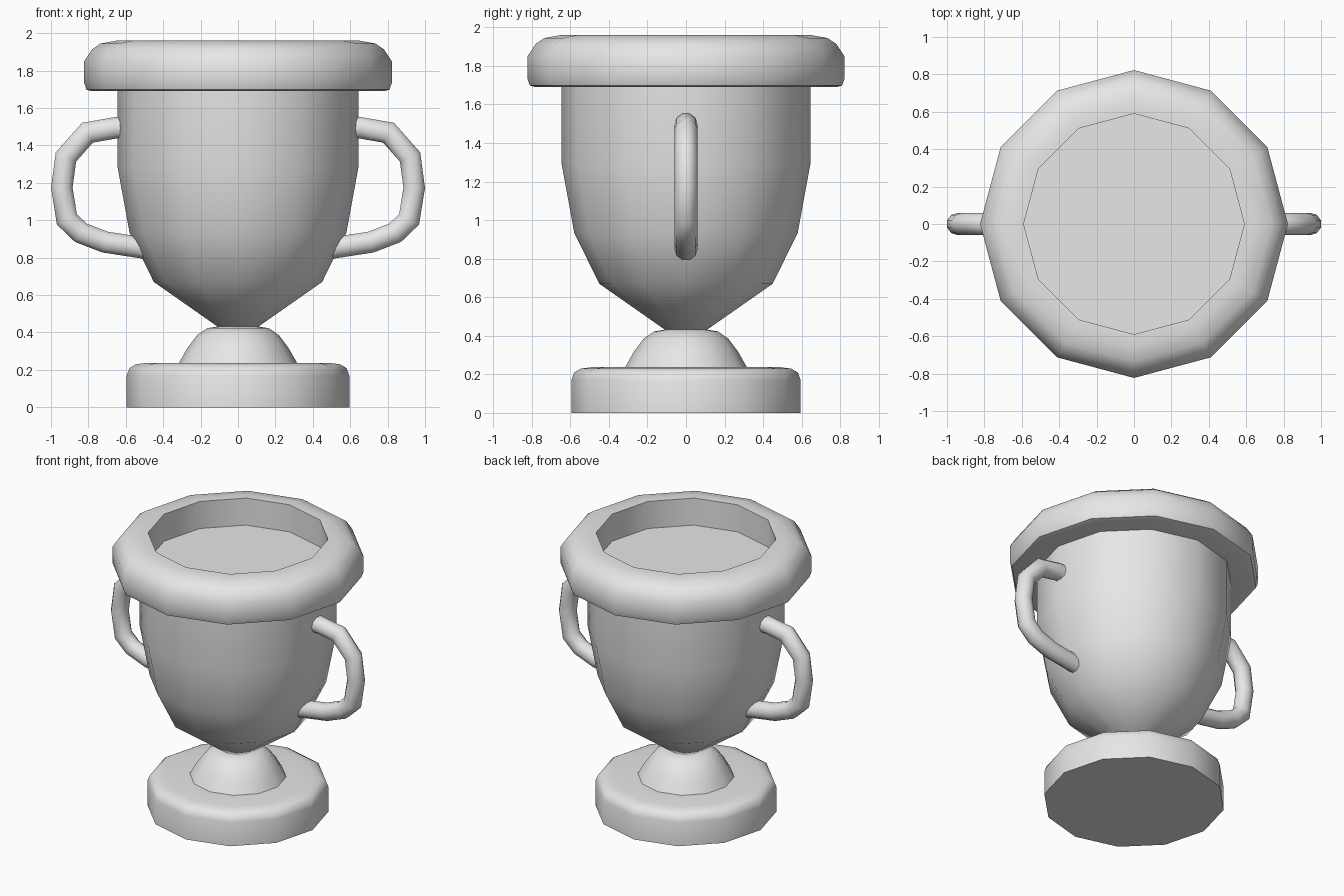
import bpy, bmesh, math
from mathutils import Vector

if "Cube" in bpy.data.objects:
    bpy.data.objects.remove(bpy.data.objects["Cube"], do_unlink=True)

SIDES = 12
GREY = (0.8, 0.8, 0.8, 1)
metal = bpy.data.materials.new("plain_grey")
metal.use_nodes = True
metal.diffuse_color = GREY
metal.node_tree.nodes["Principled BSDF"].inputs["Base Color"].default_value = GREY


def finish(name, bm):
    """Turn a bmesh into a smooth-shaded object with sharp corners kept."""
    bmesh.ops.recalc_face_normals(bm, faces=bm.faces)
    mesh = bpy.data.meshes.new(name)
    bm.to_mesh(mesh)
    bm.free()
    mesh.materials.append(metal)
    obj = bpy.data.objects.new(name, mesh)
    bpy.context.collection.objects.link(obj)
    bpy.ops.object.select_all(action="DESELECT")
    obj.select_set(True)
    bpy.context.view_layer.objects.active = obj
    bpy.ops.object.shade_smooth_by_angle(angle=math.radians(40))
    return obj


def skin(bm, rings, closed=False):
    """Bridge successive vertex rings; cap the ends unless closed."""
    pairs = list(zip(rings, rings[1:]))
    if closed:
        pairs.append((rings[-1], rings[0]))
    else:
        bm.faces.new(rings[0])
        bm.faces.new(rings[-1])
    for a, b in pairs:
        n = len(a)
        for i in range(n):
            j = (i + 1) % n
            bm.faces.new((a[i], a[j], b[j], b[i]))


def lathe(name, profile, closed=False):
    """Spin a (radius, height) profile around the vertical axis."""
    bm = bmesh.new()
    angles = [math.tau * k / SIDES for k in range(SIDES)]
    rings = [[bm.verts.new((r * math.cos(a), r * math.sin(a), z)) for a in angles]
             for r, z in profile]
    skin(bm, rings, closed)
    return finish(name, bm)


def tube(name, path, radius, side, segments=10):
    """Sweep a mitred round section along a path in the xz plane."""
    bm = bmesh.new()
    pts = [Vector((side * x, 0, z)) for x, z in path]
    rings = []
    for i, p in enumerate(pts):
        before = (p - pts[max(i - 1, 0)]).normalized()
        after = (pts[min(i + 1, len(pts) - 1)] - p).normalized()
        t = (before + after).normalized()
        across = Vector((t.z, 0, -t.x))
        stretch = 1 / max(t.dot(after), t.dot(before))
        ring = []
        for k in range(segments):
            a = math.tau * (k + 0.5) / segments
            ring.append(bm.verts.new(p + across * radius * stretch * math.cos(a)
                                     + Vector((0, radius * math.sin(a), 0))))
        rings.append(ring)
    skin(bm, rings)
    return finish(name, bm)


# Round foot with a softened upper edge
lathe("base", [(0.595, 0), (0.595, 0.17), (0.58, 0.21), (0.545, 0.23),
               (0.49, 0.237), (0.3, 0.237)])

# Bell-shaped stem
lathe("stem", [(0.32, 0.23), (0.27, 0.318), (0.22, 0.385), (0.165, 0.423), (0.11, 0.432)])

# Tapering bowl, closed on top just below the lip
lathe("cup", [(0.1, 0.425), (0.45, 0.67), (0.58, 0.935), (0.645, 1.29), (0.645, 1.765)])

# Thick rounded rim, hollow in the middle
lathe("rim", [(0.59, 1.69), (0.78, 1.69), (0.81, 1.698), (0.823, 1.735), (0.823, 1.85),
              (0.78, 1.914), (0.735, 1.945), (0.65, 1.96), (0.59, 1.96)], closed=True)

# Pair of curved handles
HANDLE = [(0.57, 1.485), (0.65, 1.495), (0.805, 1.468), (0.92, 1.338), (0.942, 1.174),
          (0.915, 1.005), (0.84, 0.933), (0.71, 0.883), (0.46, 0.845)]
for side, label in ((1, "left"), (-1, "right")):
    tube(label + "_handle", HANDLE, 0.06, side)
